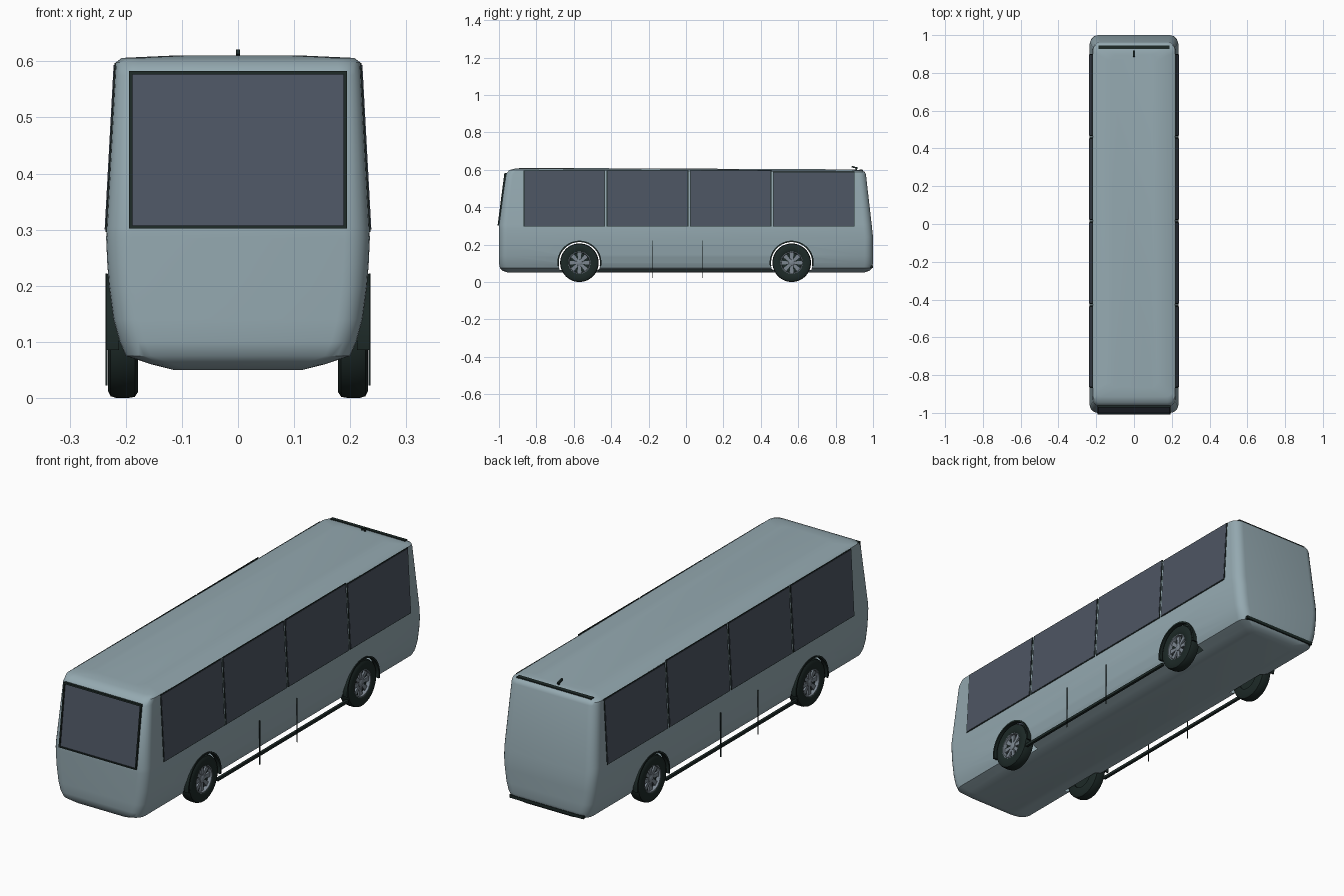
import bpy, bmesh, math
from mathutils import Vector

if "Cube" in bpy.data.objects:
    bpy.data.objects.remove(bpy.data.objects["Cube"])


def material(name, col):
    m = bpy.data.materials.new(name)
    m.diffuse_color = (*col, 1)
    m.use_nodes = True
    m.node_tree.nodes["Principled BSDF"].inputs["Base Color"].default_value = m.diffuse_color
    return m


PAINT = material("blue grey paint", (0.30, 0.40, 0.44))
GLASS = material("dark glass", (0.075, 0.092, 0.125))
RUBBER = material("black rubber", (0.012, 0.022, 0.020))
ALLOY = material("wheel alloy", (0.20, 0.24, 0.28))


def finish(bm, name, mat, angle=None):
    bmesh.ops.recalc_face_normals(bm, faces=bm.faces)
    me = bpy.data.meshes.new(name)
    bm.to_mesh(me)
    bm.free()
    ob = bpy.data.objects.new(name, me)
    bpy.context.collection.objects.link(ob)
    me.materials.append(mat)
    if angle:
        smooth(ob, angle)
    return ob


def smooth(ob, angle):
    bpy.ops.object.select_all(action='DESELECT')
    ob.select_set(True)
    bpy.context.view_layer.objects.active = ob
    bpy.ops.object.shade_smooth_by_angle(angle=math.radians(angle))


def box(name, lo, hi, mat):
    bm = bmesh.new()
    bmesh.ops.create_cube(bm, size=1)
    for v in bm.verts:
        v.co = [(a + b) / 2 + c * (b - a) for a, b, c in zip(lo, hi, v.co)]
    return finish(bm, name, mat)


def panel(name, corners, push, mat):
    """Thin plate: the corners are extruded by the push vector."""
    bm = bmesh.new()
    f = bm.faces.new([bm.verts.new(c) for c in corners])
    ext = bmesh.ops.extrude_face_region(bm, geom=[f])
    bmesh.ops.translate(bm, vec=push, verts=[g for g in ext["geom"] if isinstance(g, bmesh.types.BMVert)])
    return finish(bm, name, mat)


def lathe(name, profile, s, y, z, mat, n=40, closed=False, a0=0.0, a1=2 * math.pi):
    """Revolve (x, radius) points about the sideways axis through (y, z)."""
    bm = bmesh.new()
    full = a1 - a0 > 6.28
    rows = []
    for i in range(n if full else n + 1):
        a = a0 + (a1 - a0) * i / n
        rows.append([bm.verts.new((s * x, y + r * math.cos(a), z + r * math.sin(a))) for x, r in profile])
    m = len(profile)
    for i in range(n):
        p, q = rows[i], rows[(i + 1) % len(rows)]
        for j in range(m if closed else m - 1):
            k = (j + 1) % m
            bm.faces.new((p[j], p[k], q[k], q[j]))
    if not closed:
        for j in (0, m - 1):
            bm.faces.new([r[j] for r in rows])
    elif not full:
        bm.faces.new(rows[0])
        bm.faces.new(rows[-1])
    return finish(bm, name, mat, 35)


# Body shell: stacked rounded outlines (height, half width, front y, rear y, corner radius)
LEVELS = [(0.05, 0.115, -0.95, 0.95, 0.03), (0.06, 0.155, -0.98, 0.98, 0.04),
          (0.075, 0.20, -0.995, 0.995, 0.045), (0.10, 0.211, -1, 1, 0.045),
          (0.14, 0.222, -1, 1, 0.045), (0.20, 0.230, -1, 1, 0.045),
          (0.24, 0.233, -1, 1, 0.045), (0.285, 0.235, -1, 0.995, 0.045),
          (0.305, 0.234, -1, 0.993, 0.045), (0.575, 0.2193, -0.965, 0.962, 0.04),
          (0.598, 0.218, -0.945, 0.957, 0.04), (0.606, 0.207, -0.915, 0.945, 0.04),
          (0.61, 0.12, -0.87, 0.90, 0.04)]
bm = bmesh.new()
rings = []
for z, w, yf, yb, r in LEVELS:
    ring = []
    for q, (cx, cy) in enumerate([(w - r, yb - r), (r - w, yb - r), (r - w, yf + r), (w - r, yf + r)]):
        for i in range(7):
            a = math.pi / 2 * (q + i / 6)
            x, y = cx + r * math.cos(a), cy + r * math.sin(a)
            drop = 0.03 * max(0, y - 0.6) if z > 0.58 else 0
            ring.append(bm.verts.new((x, y, z - drop)))
    rings.append(ring)
for p, q in zip(rings, rings[1:]):
    for i in range(len(p)):
        k = (i + 1) % len(p)
        bm.faces.new((p[i], p[k], q[k], q[i]))
bm.faces.new(rings[0])
bm.faces.new(rings[-1])
body = finish(bm, "body_shell", PAINT)

# Wheel openings cut through the side skin only
WHEELS, HUB_Z, OPEN_R = (-0.57, 0.565), 0.103, 0.112
for y in WHEELS:
    for s in (1, -1):
        cut = lathe("arch_cutter", [(0.165, OPEN_R), (0.3, OPEN_R)], s, y, HUB_Z, PAINT, 48)
        mod = body.modifiers.new("arch", 'BOOLEAN')
        mod.object, mod.operation, mod.solver = cut, 'DIFFERENCE', 'EXACT'
        bpy.context.view_layer.objects.active = body
        bpy.ops.object.modifier_apply(modifier=mod.name)
        bpy.data.objects.remove(cut)
bm = bmesh.new()
bm.from_mesh(body.data)
inner = [f for f in bm.faces if any(all(abs(v.co.x) > 0.16 and math.hypot(v.co.y - y, v.co.z - HUB_Z) < OPEN_R + 1e-4
                                        for v in f.verts) for y in WHEELS)]
bmesh.ops.delete(bm, geom=inner, context='FACES')
bm.to_mesh(body.data)
bm.free()
smooth(body, 40)


def side_x(z):
    return 0.235 - 0.017 * (z - 0.285) / 0.313


def front_y(z):
    return -1 + 0.035 * (z - 0.305) / 0.27


for s, tag in ((1, "right"), (-1, "left")):
    # Side windows: glass plates over slightly larger seals
    edges = (-0.872, -0.428, 0.017, 0.461, 0.905)
    for i in range(4):
        for nm, g, t, mat in (("window_seal", 0.004, 0.002, RUBBER), ("side_window", 0.008, 0.0035, GLASS)):
            y0, y1, z0, z1 = edges[i] + g, edges[i + 1] - g, 0.292 + g, 0.601 - g
            if y1 > 0.8:
                z1 -= 0.007
            pts = [(s * (side_x(z) - 0.001), y, z) for y, z in ((y0, z0), (y1, z0), (y1, z1), (y0, z1))]
            panel(f"{nm}_{tag}_{i}", pts, Vector((s * (t + 0.001), 0, 0)), mat)
    # Sill strip between the wheels and two panel seams
    xs = sorted((s * 0.217, s * 0.229))
    box(f"sill_strip_{tag}", (xs[0], -0.47, 0.055), (xs[1], 0.465, 0.067), RUBBER)
    xs = sorted((s * 0.233, s * 0.2365))
    for y in (-0.18, 0.087):
        box(f"panel_seam_{tag}", (xs[0], y - 0.0015, 0.022), (xs[1], y + 0.0015, 0.222), RUBBER)

    for y in WHEELS:
        # Wheel arch trim
        lathe(f"arch_trim_{tag}", [(0.212, 0.110), (0.234, 0.110), (0.234, 0.118), (0.212, 0.118)],
              s, y, HUB_Z, RUBBER, 32, True, -0.15, math.pi + 0.15)
        # Tyre with a hollow centre
        lathe(f"tyre_{tag}", [(0.178, 0.058), (0.178, 0.092), (0.184, 0.101), (0.195, 0.103), (0.217, 0.103),
                              (0.227, 0.100), (0.232, 0.090), (0.232, 0.064), (0.228, 0.058)],
              s, y, HUB_Z, RUBBER, 48, True)
        # Wheel disc, hub and spokes
        lathe(f"wheel_disc_{tag}", [(0.184, 0.059), (0.212, 0.059)], s, y, HUB_Z, RUBBER)
        lathe(f"wheel_rim_{tag}", [(0.21, 0.053), (0.229, 0.056), (0.229, 0.060), (0.21, 0.060)],
              s, y, HUB_Z, ALLOY, 40, True)
        lathe(f"wheel_hub_{tag}", [(0.21, 0.018), (0.222, 0.016), (0.225, 0.010)], s, y, HUB_Z, ALLOY, 20)
        for k in range(8):
            a = 2 * math.pi * k / 8
            c = []
            for r, h in ((0.012, -0.006), (0.054, -0.011), (0.054, 0.011), (0.012, 0.006)):
                c.append((s * 0.21, y + r * math.cos(a) - h * math.sin(a), HUB_Z + r * math.sin(a) + h * math.cos(a)))
            panel(f"wheel_spoke_{tag}", c, Vector((s * 0.010, 0, 0)), ALLOY)


# Windscreen and its raised frame
def front_rect(x0, x1, z0, z1):
    return [(x, front_y(z) + 0.004, z) for x, z in ((x0, z0), (x1, z0), (x1, z1), (x0, z1))]


panel("windscreen", front_rect(-0.19, 0.19, 0.307, 0.577), Vector((0, -0.006, 0)), GLASS)
for nm, r in (("top", (-0.194, 0.194, 0.576, 0.583)), ("bottom", (-0.194, 0.194, 0.302, 0.307)),
              ("left", (-0.194, -0.188, 0.302, 0.583)), ("right", (0.188, 0.194, 0.302, 0.583))):
    panel(f"windscreen_frame_{nm}", front_rect(*r), Vector((0, -0.011, 0)), RUBBER)

# Rear roof strip, lower rear strip and small roof aerial
panel("rear_roof_strip", [(-0.187, 0.927, 0.592), (0.187, 0.927, 0.592), (0.187, 0.945, 0.591), (-0.187, 0.945, 0.591)],
      Vector((0, 0, 0.009)), RUBBER)
box("rear_lower_strip", (-0.185, 0.985, 0.074), (0.185, 1.0, 0.088), RUBBER)
panel("roof_aerial", [(-0.004, 0.885, 0.613), (0.004, 0.885, 0.613), (0.004, 0.917, 0.604), (-0.004, 0.917, 0.604)],
      Vector((0, 0.002, 0.008)), RUBBER)
box("aerial_foot", (-0.003, 0.905, 0.595), (0.003, 0.913, 0.607), RUBBER)
